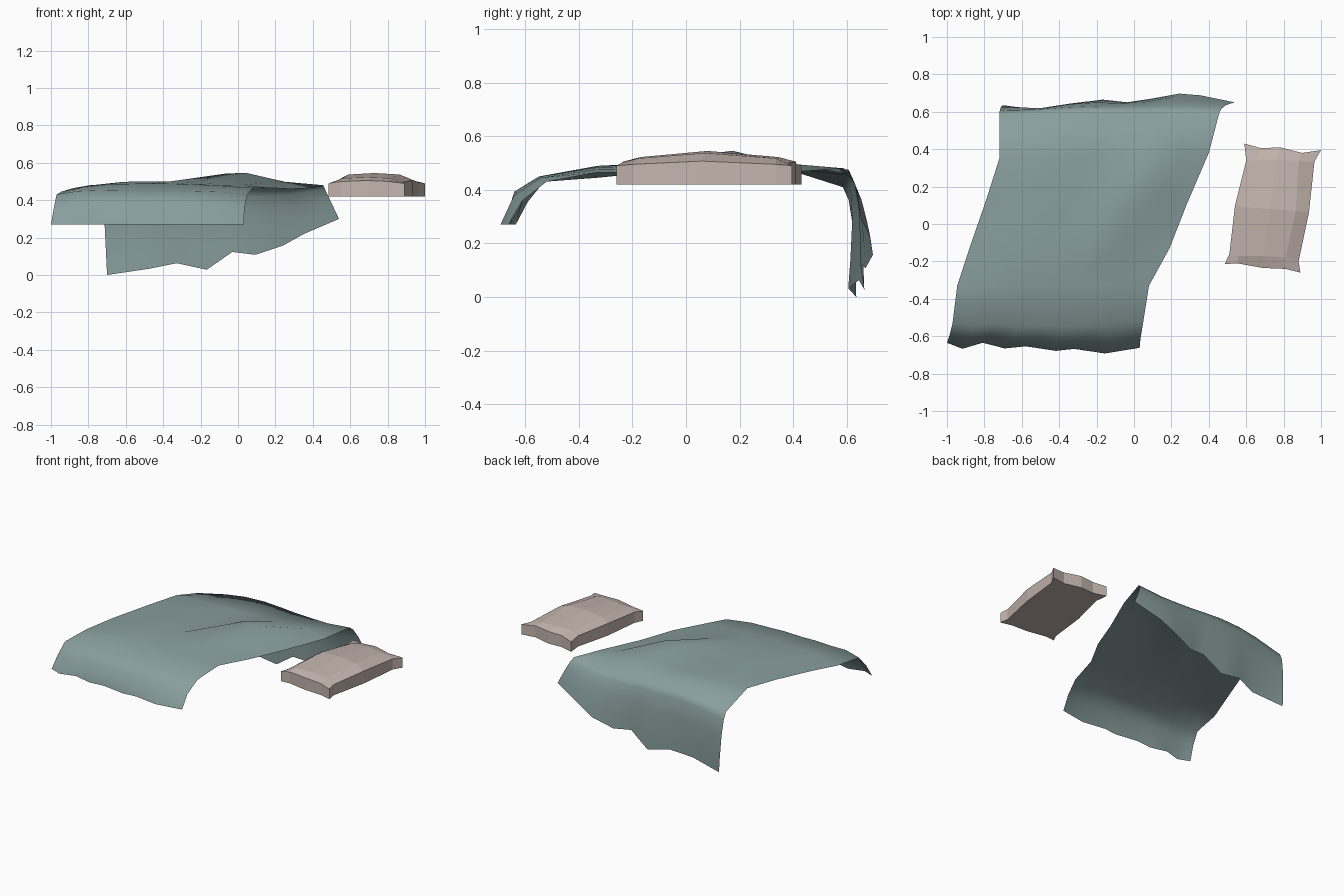
import bpy, bmesh, math
from mathutils import Vector


def finish(name, bm, color, angle):
    bmesh.ops.recalc_face_normals(bm, faces=bm.faces[:])
    me = bpy.data.meshes.new(name)
    bm.to_mesh(me)
    bm.free()
    ob = bpy.data.objects.new(name, me)
    bpy.context.collection.objects.link(ob)
    mat = bpy.data.materials.new(name + "_cloth")
    mat.diffuse_color = color
    me.materials.append(mat)
    bpy.ops.object.select_all(action='DESELECT')
    ob.select_set(True)
    bpy.context.view_layer.objects.active = ob
    bpy.ops.object.shade_smooth_by_angle(angle=math.radians(angle))
    return ob


def grid(bm, rows):
    vs = [[bm.verts.new(p) for p in row] for row in rows]
    for a, b in zip(vs, vs[1:]):
        for i in range(len(a) - 1):
            bm.faces.new((a[i], a[i + 1], b[i + 1], b[i]))
    return vs


# blanket: left and right rail points for each row, front hem to back hem
front_u = [0, .08, .185, .30, .41, .565, .66, .82, 1]
back_u = [0, .18, .30, .43, .54, .64, .76, .85, 1]
front_wave = [0, -.03, .005, -.022, -.008, -.028, -.015, -.035, 0]
back_z = [.0, .033, .063, .028, .123, .108, .158, .22, .30]
back_y = [.635, .605, .645, .665, .65, .67, .697, .688, .65]
rails = [
    ((-1.0, -.635, .27), (.03, -.662, .27)),
    ((-.985, -.59, .355), (.035, -.61, .36)),
    ((-.97, -.53, .43), (.05, -.52, .43)),
    ((-.945, -.33, .445), (.08, -.33, .465)),
    ((-.88, -.13, .465), (.19, -.13, .465)),
    ((-.79, .13, .48), (.28, .10, .46)),
    ((-.72, .35, .485), (.40, .38, .465)),
    ((-.72, .585, .41), (.455, .59, .48)),
]
# height added between the rails, per row
crowns = {
    1: [0, .02, .03, .035, .035, .035, .03, .02, 0],
    2: [0, .018, .022, .02, .02, .02, .02, .015, 0],
    3: [0, .025, .035, .035, .035, .03, .025, .015, 0],
    4: [0, .02, .033, .035, .035, .033, .025, .015, 0],
    5: [0, .012, .02, .025, .025, .075, .08, .03, 0],
    6: [0, .005, .01, .015, .02, .025, .025, .03, 0],
    7: [0, .03, .04, .035, .02, .005, -.005, -.01, 0],
}
row_dy = {1: -.02, 2: -.015, 5: .08, 7: .02}
row_dx = {5: .07, 6: .05}
rows = []
for r, (a, b) in enumerate(rails):
    t = r / (len(rails) - 1)
    row = []
    for c in range(9):
        u = front_u[c] * (1 - t) + back_u[c] * t
        bow = math.sin(math.pi * u)
        p = Vector(a).lerp(Vector(b), u)
        p.y += front_wave[c] * (1, .7, .35, 0, 0, 0, 0, 0)[r] + row_dy.get(r, 0) * bow
        p.z += crowns[r][c] if r in crowns else 0
        p.x += row_dx.get(r, 0) * bow
        row.append(p)
    rows.append(row)

# back flap: falls from the last top row to the uneven hem
hem = [Vector((-.70 + 1.24 * u, y, z)) for u, y, z in zip(back_u, back_y, back_z)]
for t, push in ((.12, .016), (.4, .02), (.75, .01)):
    flap = []
    for p, q in zip(rows[7], hem):
        m = p.lerp(q, t)
        m.y += push
        flap.append(m)
    rows.append(flap)
rows.append(hem)
bm = bmesh.new()
grid(bm, rows)
finish("blanket", bm, (.25, .34, .34, 1), 90)

# pillow: puffed top, pinched corners, straight sides and flat base
top = [
    [(.485, -.215, .49), (.55, -.21, .50), (.69, -.235, .505), (.81, -.24, .50), (.89, -.26, .49)],
    [(.51, -.16, .495), (.56, -.17, .517), (.69, -.17, .522), (.81, -.18, .517), (.88, -.20, .495)],
    [(.54, .10, .505), (.59, .09, .537), (.73, .08, .545), (.865, .07, .537), (.935, .06, .507)],
    [(.60, .34, .495), (.645, .34, .517), (.76, .345, .522), (.88, .335, .517), (.965, .335, .495)],
    [(.59, .43, .49), (.68, .405, .50), (.78, .41, .505), (.90, .38, .50), (1.0, .395, .49)],
]
bm = bmesh.new()
up = grid(bm, top)
low = grid(bm, [[(x, y, .42) for x, y, z in row] for row in top])


def rim(g):
    return g[0] + [r[-1] for r in g[1:-1]] + g[-1][::-1] + [r[0] for r in g[-2:0:-1]]


a, b = rim(up), rim(low)
for i in range(len(a)):
    j = (i + 1) % len(a)
    bm.faces.new((a[i], a[j], b[j], b[i]))
finish("pillow", bm, (.55, .46, .42, 1), 3)
